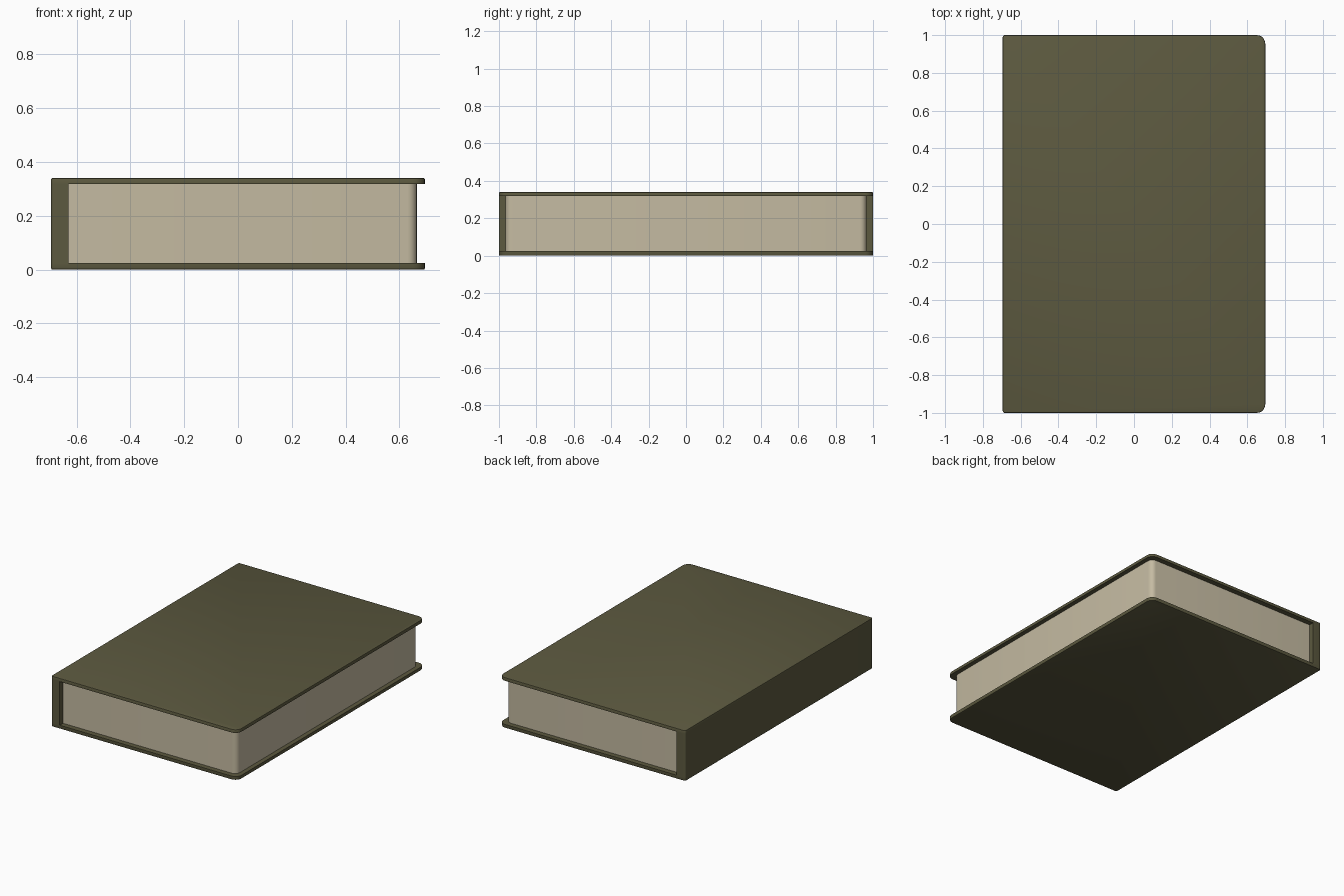
import bpy, bmesh, math

cube = bpy.data.objects.get("Cube")
if cube:
    bpy.data.objects.remove(cube, do_unlink=True)


def material(name, rgb):
    mat = bpy.data.materials.new(name)
    mat.use_nodes = True
    mat.diffuse_color = (*rgb, 1)
    bsdf = mat.node_tree.nodes["Principled BSDF"]
    bsdf.inputs["Base Color"].default_value = (*rgb, 1)
    bsdf.inputs["Roughness"].default_value = 0.8
    return mat


olive = material("olive cover", (0.107, 0.100, 0.050))
paper = material("cream paper", (0.558, 0.497, 0.361))


def slab(name, mat, x0, x1, half_y, z0, z1, left_r, right_r, soft_z=None):
    """Upright box with rounded vertical corners and one optional softened rim."""
    bm = bmesh.new()
    outline = []
    corners = [(x1, 1, right_r, 0), (x0, 1, left_r, 90),
               (x0, -1, left_r, 180), (x1, -1, right_r, 270)]
    for x, side, r, start in corners:
        cx = x - r if x == x1 else x + r
        cy = side * (half_y - r)
        steps = 5 if r else 0
        for i in range(steps + 1):
            a = math.radians(start + 90 * i / max(steps, 1))
            outline.append(bm.verts.new((cx + r * math.cos(a), cy + r * math.sin(a), z0)))
    base = bm.faces.new(outline)
    top = bmesh.ops.extrude_face_region(bm, geom=[base])
    verts = [g for g in top["geom"] if isinstance(g, bmesh.types.BMVert)]
    bmesh.ops.translate(bm, verts=verts, vec=(0, 0, z1 - z0))
    # soften the outer rim of a cover
    if soft_z is not None:
        rim = [e for e in bm.edges if all(abs(v.co.z - soft_z) < 1e-5 for v in e.verts)]
        bmesh.ops.bevel(bm, geom=rim, offset=0.005, segments=2, profile=0.5, affect='EDGES')
    bmesh.ops.recalc_face_normals(bm, faces=bm.faces)
    mesh = bpy.data.meshes.new(name)
    bm.to_mesh(mesh)
    bm.free()
    mesh.materials.append(mat)
    obj = bpy.data.objects.new(name, mesh)
    bpy.context.collection.objects.link(obj)
    bpy.ops.object.select_all(action='DESELECT')
    obj.select_set(True)
    bpy.context.view_layer.objects.active = obj
    bpy.ops.object.shade_smooth_by_angle(angle=math.radians(35))
    return obj


HALF_X, HEIGHT = 0.695, 0.34
LOW, HIGH = 0.024, 0.318      # inner faces of the two covers
SPINE_X = -0.63

# Hard covers, rounded at the fore edge
slab("bottom_cover", olive, -HALF_X, HALF_X, 1, 0, LOW, 0.012, 0.045, soft_z=0)
slab("top_cover", olive, -HALF_X, HALF_X, 1, HIGH, HEIGHT, 0.012, 0.045, soft_z=HEIGHT)

# Spine joining the covers
slab("spine", olive, -HALF_X, SPINE_X, 1, LOW, HIGH, 0.012, 0)

# Page block set back from the cover edges
slab("page_block", paper, SPINE_X, 0.665, 0.965, LOW, HIGH, 0, 0.035)
